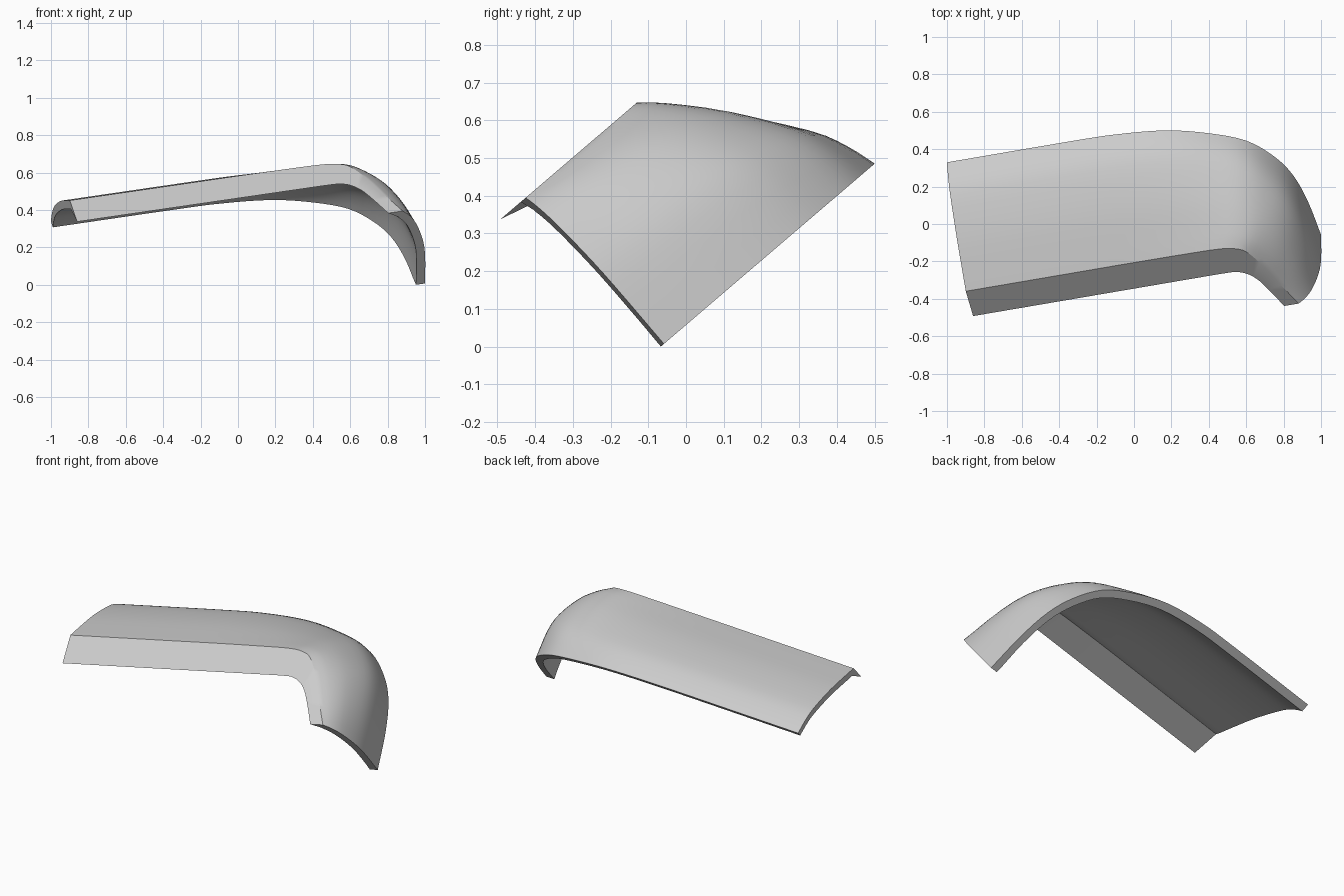
import bpy, bmesh, math
from mathutils import Vector

if "Cube" in bpy.data.objects:
    bpy.data.objects.remove(bpy.data.objects["Cube"])

# Stations along the bent cover, in the tilted rim plane:
# lip q,p | crease q,p | rim q,p | blend from shallow to round profile
STATIONS = [
    (-.873, .037, -.873, .216, -.873, .678, 0),
    (-.22, .037, -.22, .216, -.22, .678, 0),
    (.05, .037, .05, .216, .05, .672, 0),
    (.32, .037, .32, .214, .318, .641, 0),
    (.521, .036, .50, .21, .538, .571, .08),
    (.58, .028, .59, .195, .722, .476, .3),
    (.628, 0, .653, .155, .844, .334, .55),
    (.67, -.05, .72, .035, .913, .184, .8),
    (.71, -.13, .78, -.11, .95, -.013, .95),
    (.765, -.258, .844, -.258, .967, -.258, 1),
]
# Profiles from crease to rim: (outward fraction, height fraction)
SHALLOW = [(0, 1), (.16, .885), (.5, .63), (.82, .33), (.94, .15), (1, 0)]
ROUND = [(0, 1), (.3, .93), (.6, .81), (.88, .6), (1, .38), (1, 0)]
HEIGHT, WALL = .533, .047


def smooth_path(points, steps):
    """Catmull-Rom curve through points of any dimension."""
    pts = [Vector(p) for p in points]
    pts = [pts[0] * 2 - pts[1]] + pts + [pts[-1] * 2 - pts[-2]]
    out = []
    for i in range(1, len(pts) - 2):
        a, b, c, d = pts[i - 1:i + 3]
        for k in range(steps):
            t = k / steps
            out.append(.5 * (2 * b + (c - a) * t + (2 * a - 5 * b + 4 * c - d) * t * t
                             + (3 * b - a - 3 * c + d) * t ** 3))
    return out + [pts[-2]]


def to_world(q, p, w):
    """Turn rim-plane coordinates into the tilted standing position."""
    u, v, w = .976 * q - .219 * p, .219 * q + .976 * p, w + .043
    return Vector((u, .76 * v - .65 * w, .65 * v + .76 * w))


shallow, rounded = smooth_path(SHALLOW, 3), smooth_path(ROUND, 3)
bm = bmesh.new()
rings = []
for st in smooth_path(STATIONS, 4):
    lip, crease, rim, mix = Vector(st[0:2]), Vector(st[2:4]), Vector(st[4:6]), st[6]
    span = (rim - crease).length
    axis = (rim - crease) / span
    outer = []
    for a, b in zip(shallow, rounded):
        c = a.lerp(b, mix)
        outer.append(Vector((c.x * span, c.y * HEIGHT)))
    # Inner wall follows the outer one at a constant thickness
    inner = []
    last = len(outer) - 1
    for k, o in enumerate(outer):
        if k == 0:
            off = Vector((-.02, -.04))
        elif k == last:
            off = Vector((-.05, 0))
        else:
            t = (outer[k + 1] - outer[k - 1]).normalized()
            off = Vector((t.y, -t.x)) * WALL
        inner.append(o + off)

    def vert(sw):
        g = crease + axis * sw.x
        return bm.verts.new(to_world(g.x, g.y, max(sw.y, 0)))

    tip = bm.verts.new(to_world(lip.x, lip.y, HEIGHT))
    rings.append([tip] + [vert(o) for o in outer] + [vert(i) for i in reversed(inner)])

# Skin between neighbouring sections
n = len(rings[0])
for r, s in zip(rings, rings[1:]):
    for k in range(n):
        m = (k + 1) % n
        bm.faces.new((r[k], r[m], s[m], s[k]))
# End caps
for r in (rings[0], rings[-1]):
    bm.faces.new((r[0], r[1], r[-1]))
    for k in range(1, n // 2):
        bm.faces.new((r[k], r[k + 1], r[n - k - 1], r[n - k]))
bmesh.ops.recalc_face_normals(bm, faces=bm.faces)

# Rest on the ground
low = min(v.co.z for v in bm.verts)
bmesh.ops.translate(bm, verts=bm.verts, vec=(0, 0, -low))

mesh = bpy.data.meshes.new("curved_cover")
bm.to_mesh(mesh)
bm.free()
cover = bpy.data.objects.new("curved_cover", mesh)
bpy.context.collection.objects.link(cover)
grey = bpy.data.materials.new("light grey")
grey.diffuse_color = (.6, .6, .6, 1)
grey.use_nodes = True
grey.node_tree.nodes["Principled BSDF"].inputs["Base Color"].default_value = grey.diffuse_color
mesh.materials.append(grey)
bpy.context.view_layer.objects.active = cover
cover.select_set(True)
bpy.ops.object.shade_smooth_by_angle(angle=math.radians(32))
